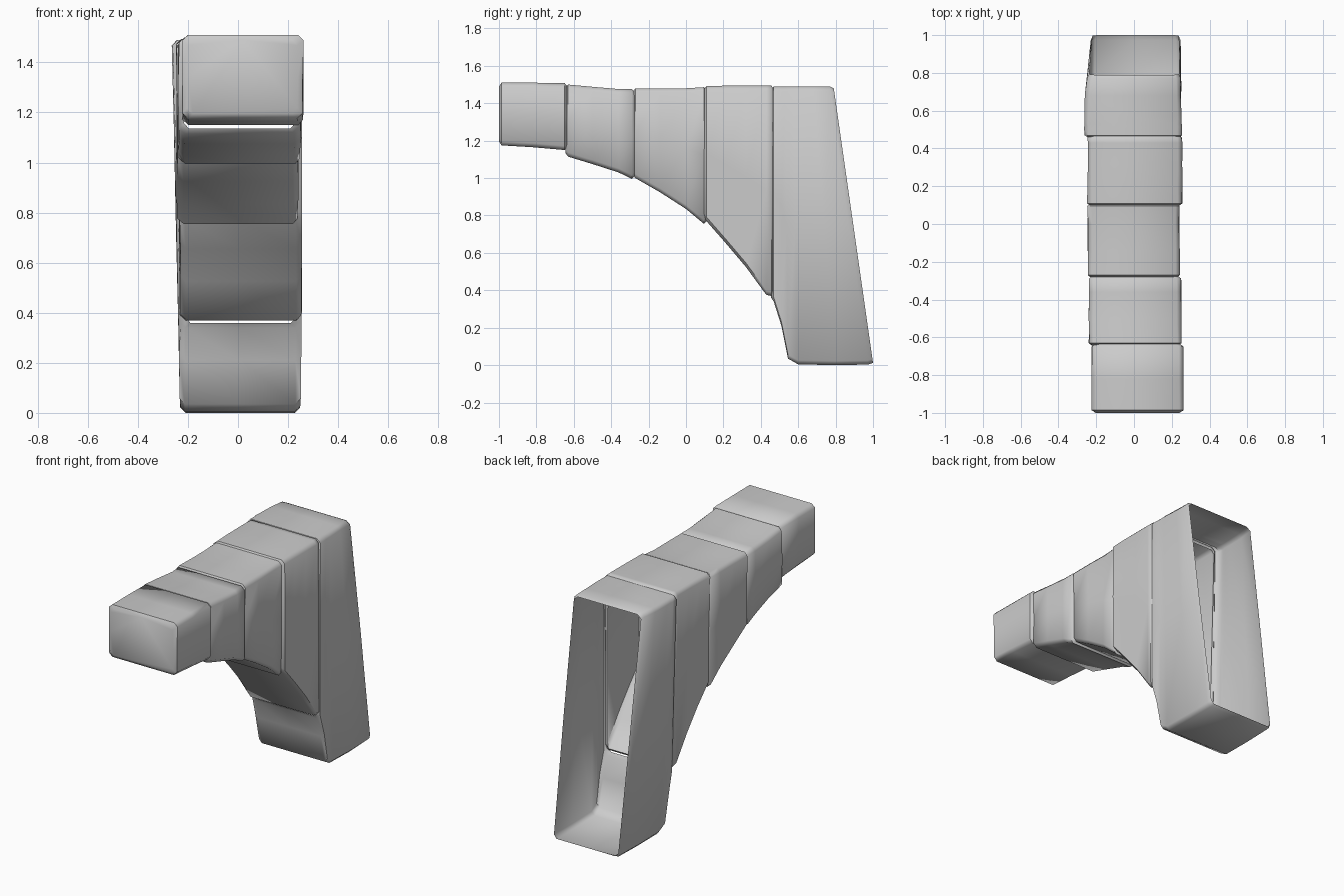
import bpy, bmesh, random

if "Cube" in bpy.data.objects:
    bpy.data.objects.remove(bpy.data.objects["Cube"])

random.seed(4)
CH = 0.022   # chamfer of the worn stone edges


def ring(bm, sec, inset=0.0, wobble=0.003):
    """Chamfered rectangular loop; sec = y_top, z_top, y_bottom, z_bottom, x_left_top, x_left_bottom, x_right."""
    yt, zt, yb, zb, lt, lb, xr = sec
    h = zt - zb
    c = CH / h
    i = inset / h
    # (u across, t up) with u offset by chamfer in metres
    pts = []
    for t, cx in ((i, CH), (c + i, 0), (0.5, 0), (1 - c - i, 0), (1 - i, CH)):
        pts.append((1, cx, t))
    pts.append((0.5, 0, 1 - i))
    for t, cx in ((1 - i, CH), (1 - c - i, 0), (0.5, 0), (c + i, 0), (i, CH)):
        pts.append((0, cx, t))
    pts.append((0.5, 0, i))
    verts = []
    for u, cx, t in pts:
        left = lb + (lt - lb) * t
        if u == 1:
            x = xr - cx - inset
        elif u == 0:
            x = left + cx + inset
        else:
            x = (left + xr) / 2
        x += random.uniform(-wobble, wobble)
        verts.append(bm.verts.new((x, yb + (yt - yb) * t, zb + h * t)))
    return verts


def block(name, secs, cap_front=False, open_back=False):
    """Hollow stone sleeve lofted through the sections, with edges turned in at both ends."""
    bm = bmesh.new()
    first, last = list(secs[0]), list(secs[-1])
    step = 0.014
    inner1 = list(first)
    first[0] += step
    first[2] += step
    loops = [ring(bm, inner1, 0.02), ring(bm, first)]
    loops += [ring(bm, s) for s in secs[1:-1]]
    if open_back:
        loops.append(ring(bm, last))
    else:
        inner2 = list(last)
        last[0] -= step
        last[2] -= step
        loops += [ring(bm, last), ring(bm, inner2, 0.016)]
    for a, b in zip(loops, loops[1:]):
        n = len(a)
        for k in range(n):
            bm.faces.new((a[k], a[(k + 1) % n], b[(k + 1) % n], b[k]))
    if cap_front:
        bm.faces.new(loops[0])
    bmesh.ops.recalc_face_normals(bm, faces=bm.faces)
    # open shells: make sure the right-hand wall faces outward
    bm.faces.ensure_lookup_table()
    wall = max(bm.faces, key=lambda f: f.calc_center_median().x)
    if wall.normal.x < 0:
        bmesh.ops.reverse_faces(bm, faces=bm.faces)
    me = bpy.data.meshes.new(name)
    bm.to_mesh(me)
    bm.free()
    ob = bpy.data.objects.new(name, me)
    bpy.context.collection.objects.link(ob)
    bpy.context.view_layer.objects.active = ob
    bpy.ops.object.select_all(action='DESELECT')
    ob.select_set(True)
    bpy.ops.object.shade_smooth_by_angle(angle=0.9)
    return ob


def upright(rows, left_t, left_b, right):
    """Vertical sections from (y, z_top, z_bottom) rows."""
    return [(y, zt, y, zb, left_t, left_b, right) for y, zt, zb in rows]


# Tip stone, closed at the front
block("tip_stone", upright([(-1.0, 1.51, 1.175), (-0.82, 1.51, 1.165), (-0.635, 1.508, 1.15)],
                           -0.222, -0.222, 0.26), cap_front=True)

# Arm stones following the arched underside
block("outer_arm_stone", upright([(-0.645, 1.50, 1.115), (-0.5, 1.488, 1.075),
                                  (-0.36, 1.476, 1.03), (-0.275, 1.476, 0.995)],
                                 -0.238, -0.236, 0.25))
block("middle_arm_stone", upright([(-0.285, 1.48, 1.0), (-0.14, 1.48, 0.925),
                                   (0.0, 1.48, 0.835), (0.11, 1.486, 0.755)],
                                  -0.246, -0.242, 0.24))
block("inner_arm_stone", upright([(0.095, 1.492, 0.77), (0.21, 1.494, 0.655),
                                  (0.32, 1.494, 0.525), (0.43, 1.494, 0.375), (0.47, 1.494, 0.37)],
                                 -0.246, -0.232, 0.254))

# Wall stone with its leg, open along the sloping back
block("wall_stone", [
    (0.455, 1.49, 0.455, 0.34, -0.262, -0.23, 0.252),
    (0.51, 1.49, 0.51, 0.21, -0.264, -0.232, 0.252),
    (0.53, 1.49, 0.545, 0.035, -0.264, -0.235, 0.25),
    (0.57, 1.49, 0.60, 0.004, -0.262, -0.232, 0.25),
    (0.68, 1.49, 0.80, 0.0, -0.258, -0.228, 0.248),
    (0.77, 1.49, 0.975, 0.003, -0.25, -0.23, 0.245),
    (0.79, 1.48, 1.0, 0.012, -0.235, -0.22, 0.238),
], open_back=True)
